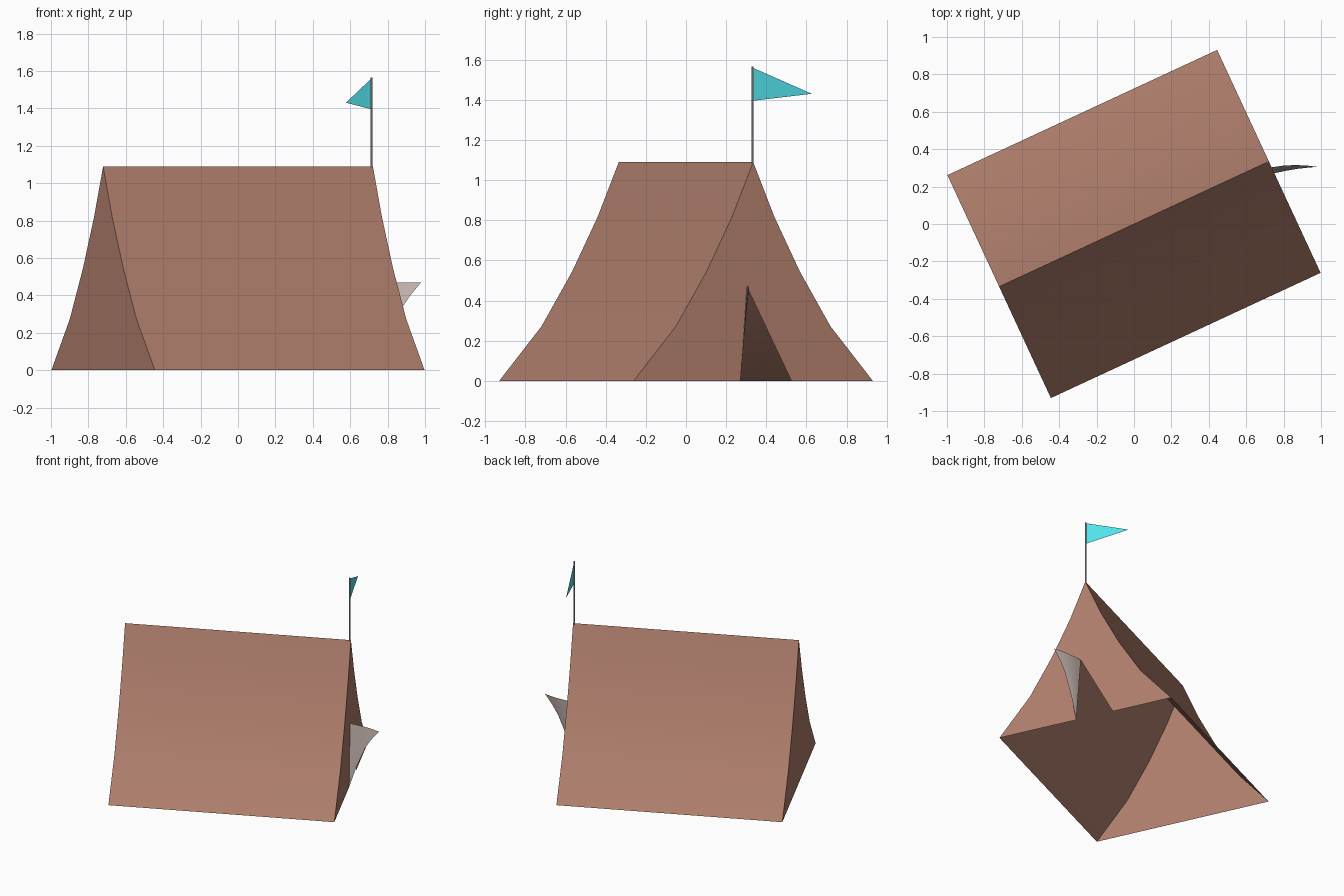
import bpy, bmesh, math
from mathutils import Vector

cube = bpy.data.objects.get("Cube")
if cube:
    bpy.data.objects.remove(cube, do_unlink=True)

TURN = math.radians(24.9)   # the whole tent is turned on its base
HALF = 0.795                # half the ridge length
PROFILE = [(0.657, 0), (0.424, 0.2725), (0.256, 0.545), (0.116, 0.8175), (0, 1.09)]


def material(name, rgb):
    mat = bpy.data.materials.new(name)
    mat.use_nodes = True
    color = (*rgb, 1)
    mat.diffuse_color = color
    mat.node_tree.nodes["Principled BSDF"].inputs["Base Color"].default_value = color
    return mat


def finish(name, bm, mat):
    bmesh.ops.remove_doubles(bm, verts=bm.verts, dist=0.0005)
    mesh = bpy.data.meshes.new(name)
    bm.to_mesh(mesh)
    bm.free()
    mesh.materials.append(mat)
    obj = bpy.data.objects.new(name, mesh)
    bpy.context.collection.objects.link(obj)
    obj.rotation_euler.z = TURN
    bpy.ops.object.select_all(action='DESELECT')
    obj.select_set(True)
    bpy.context.view_layer.objects.active = obj
    bpy.ops.object.shade_smooth_by_angle(angle=math.radians(30))
    return obj


def face(bm, points):
    return bm.faces.new([bm.verts.new(p) for p in points])


canvas = material("canvas", (0.43, 0.21, 0.15))
lining = material("lining", (0.56, 0.46, 0.43))
metal = material("metal", (0.45, 0.43, 0.43))
cloth = material("flag_cloth", (0.09, 0.80, 0.88))

# Canvas shell: two sagging walls, closed back gable, front gable with a door slit
outline = [(-y, z) for y, z in PROFILE] + [(y, z) for y, z in reversed(PROFILE[:-1])]
door = [(0.21, 0), (-0.035, 0.47), (-0.07, 0)]
bm = bmesh.new()
for (y0, z0), (y1, z1) in zip(outline, outline[1:]):
    face(bm, [(-HALF, y0, z0), (HALF, y0, z0), (HALF, y1, z1), (-HALF, y1, z1)])
face(bm, [(-HALF, y, z) for y, z in outline])
face(bm, [(HALF, y, z) for y, z in reversed(outline + door)])
finish("tent_canvas", bm, canvas)

# Door flap: folded outward from the hinge, narrowing in a curve to the ground
hinge_top, hinge_foot = Vector((HALF, -0.035, 0.47)), Vector((HALF, -0.07, 0))
swing, bow = Vector((0.222, -0.1, 0)), Vector((0.004, 0.01, 0))
rows = []
for t, width in [(0, 1), (0.15, 0.75), (0.3, 0.55), (0.65, 0.24), (1, 0)]:
    root = hinge_top.lerp(hinge_foot, t)
    rows.append([root + (swing * s + bow * 4 * s * (1 - s)) * width
                 for s in (0, 0.25, 0.5, 0.75, 1)])
bm = bmesh.new()
for upper, lower in zip(rows, rows[1:]):
    for i in range(len(upper) - 1):
        if lower is rows[-1]:
            face(bm, [upper[i], lower[0], upper[i + 1]])
        else:
            face(bm, [upper[i], lower[i], lower[i + 1], upper[i + 1]])
finish("door_flap", bm, lining)

# Pole at the front end of the ridge
pole_x = HALF - 0.008
bm = bmesh.new()
bmesh.ops.create_cone(bm, cap_ends=True, segments=8, radius1=0.006, radius2=0.006, depth=0.49)
bmesh.ops.translate(bm, verts=bm.verts, vec=(pole_x, 0, 1.32))
finish("flag_pole", bm, metal)

# Pennant
bm = bmesh.new()
face(bm, [(pole_x, 0, 1.56), (pole_x, 0, 1.395), (pole_x, 0.325, 1.43)])
finish("pennant", bm, cloth)
